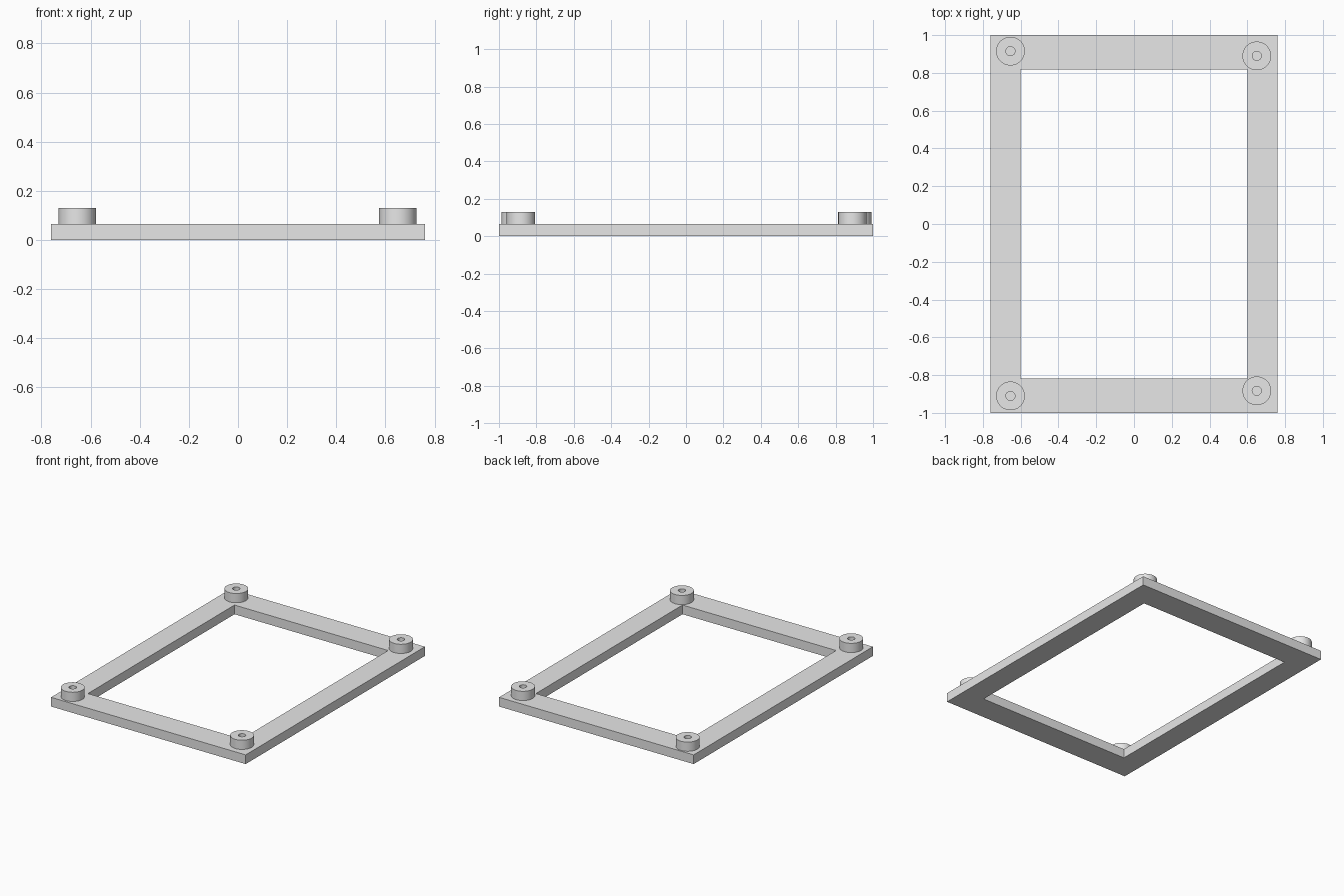
import bpy
import bmesh
import math

if "Cube" in bpy.data.objects:
    bpy.data.objects.remove(bpy.data.objects["Cube"], do_unlink=True)

GREY = (0.8, 0.8, 0.8, 1.0)
grey = bpy.data.materials.new("light grey")
grey.use_nodes = True
grey.diffuse_color = GREY
grey.node_tree.nodes["Principled BSDF"].inputs["Base Color"].default_value = GREY

FRAME_TOP = 0.065
POST_TOP = 0.13
SEGMENTS = 48


def ring_solid(name, outer, inner, z0, z1):
    """Extruded solid between two matching closed outlines."""
    bm = bmesh.new()
    loops = [[bm.verts.new((x, y, z)) for x, y in outline]
             for outline, z in ((outer, z0), (outer, z1), (inner, z1), (inner, z0))]
    count = len(outer)
    for k in range(4):
        a, b = loops[k], loops[(k + 1) % 4]
        for i in range(count):
            j = (i + 1) % count
            bm.faces.new((a[i], a[j], b[j], b[i]))
    bmesh.ops.recalc_face_normals(bm, faces=bm.faces)
    mesh = bpy.data.meshes.new(name)
    bm.to_mesh(mesh)
    bm.free()
    mesh.materials.append(grey)
    obj = bpy.data.objects.new(name, mesh)
    bpy.context.collection.objects.link(obj)
    return obj


def rectangle(x, y):
    return [(-x, -y), (x, -y), (x, y), (-x, y)]


def circle(radius):
    angles = [math.tau * i / SEGMENTS for i in range(SEGMENTS)]
    return [(radius * math.cos(a), radius * math.sin(a)) for a in angles]


# Flat rectangular frame
ring_solid("frame", rectangle(0.76, 1.0), rectangle(0.6, 0.818), 0, FRAME_TOP)

# Round corner posts with a screw hole down to the frame
posts = {
    "back_right_post": (-0.654, 0.915),
    "back_left_post": (0.65, 0.89),
    "front_right_post": (-0.654, -0.91),
    "front_left_post": (0.65, -0.883),
}
for name, (x, y) in posts.items():
    post = ring_solid(name, circle(0.076), circle(0.024), FRAME_TOP, POST_TOP)
    post.location = (x, y, 0)
    bpy.ops.object.select_all(action='DESELECT')
    post.select_set(True)
    bpy.context.view_layer.objects.active = post
    bpy.ops.object.shade_smooth_by_angle(angle=math.radians(30))
